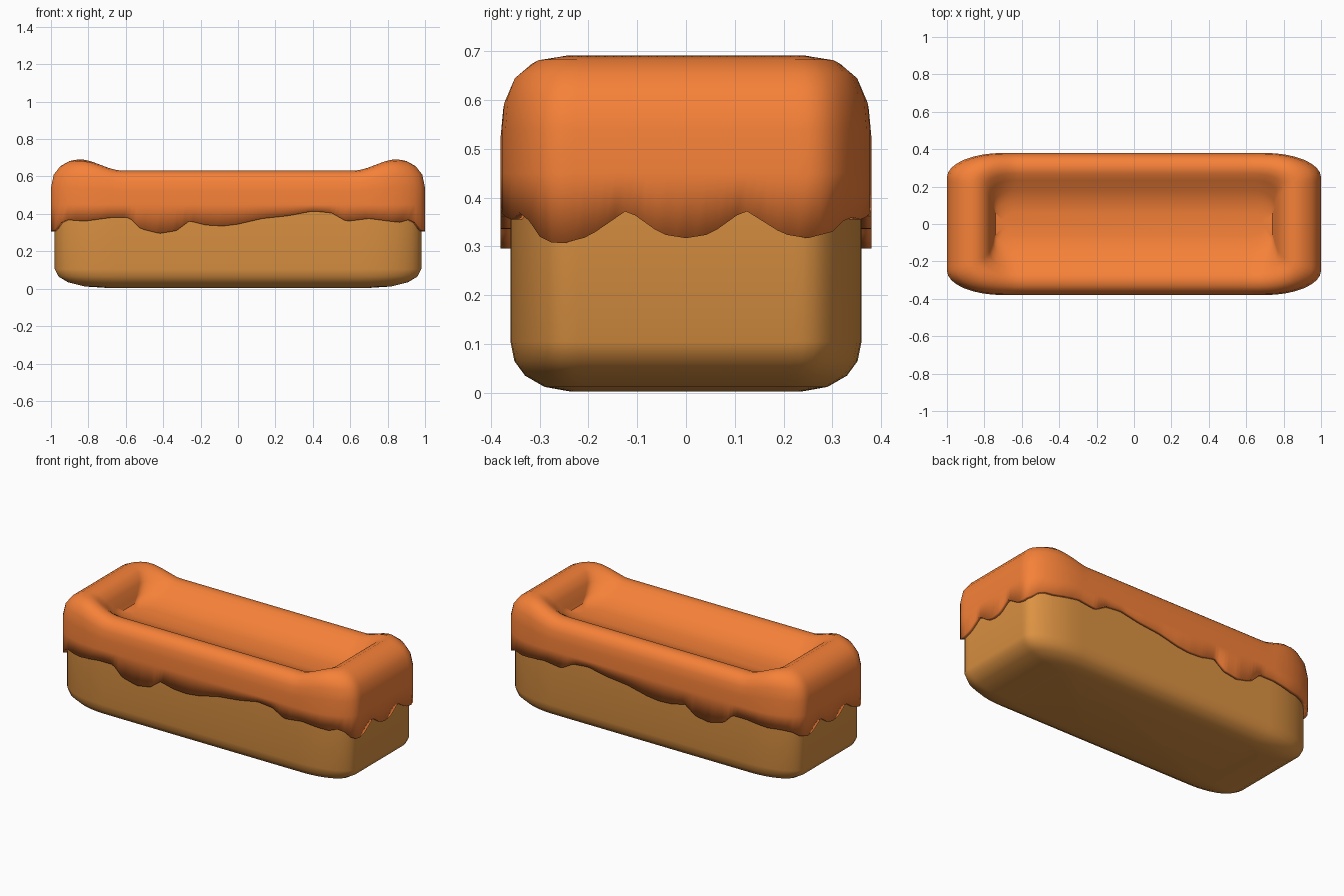
import bpy, bmesh, math

if "Cube" in bpy.data.objects:
    bpy.data.objects.remove(bpy.data.objects["Cube"])


def outline(hx, hy, rx, ry, nx=64, ny=24, nc=8):
    """Rounded rectangle with elliptical corners, anticlockwise."""
    pts = []
    ax, ay = hx - rx, hy - ry
    for q, (sx, sy) in enumerate([(1, 1), (-1, 1), (-1, -1), (1, -1)]):
        for i in range(nc + 1):
            a = math.pi / 2 * (q + i / nc)
            pts.append((sx * ax + rx * math.cos(a), sy * ay + ry * math.sin(a)))
        # straight run up to the next corner
        n = nx if q % 2 == 0 else ny
        x0, y0 = pts[-1]
        ex, ey = [(-2 * ax, 0), (0, -2 * ay), (2 * ax, 0), (0, 2 * ay)][q]
        pts += [(x0 + ex * i / n, y0 + ey * i / n) for i in range(1, n)]
    return pts


def lerp(table, t):
    for (a, za), (b, zb) in zip(table, table[1:]):
        if t <= b:
            return za + (zb - za) * max(0, t - a) / (b - a)
    return table[-1][1]


def loft(name, rings, color, caps):
    bm = bmesh.new()
    loops = [[bm.verts.new(p) for p in r] for r in rings]
    n = len(loops[0])
    for a, b in zip(loops, loops[1:]):
        for i in range(n):
            j = (i + 1) % n
            bm.faces.new((a[i], a[j], b[j], b[i]))
    if 'bottom' in caps:
        bm.faces.new(loops[0][::-1])
    if 'top' in caps:
        bm.faces.new(loops[-1])
    me = bpy.data.meshes.new(name)
    bm.to_mesh(me)
    bm.free()
    ob = bpy.data.objects.new(name, me)
    bpy.context.collection.objects.link(ob)
    mat = bpy.data.materials.new(name + "_colour")
    mat.diffuse_color = color
    mat.use_nodes = True
    mat.node_tree.nodes["Principled BSDF"].inputs["Base Color"].default_value = mat.diffuse_color
    me.materials.append(mat)
    bpy.ops.object.select_all(action='DESELECT')
    ob.select_set(True)
    bpy.context.view_layer.objects.active = ob
    bpy.ops.object.shade_smooth_by_angle(angle=math.radians(50))
    return ob


# Sponge loaf: soft lower edge, straight walls running up under the icing
body_levels = [(.68, .24, .10, .04, .003), (.82, .29, .18, .07, .012), (.91, .33, .24, .10, .035),
               (.96, .352, .28, .115, .065), (.98, .36, .30, .12, .105), (.98, .36, .30, .12, .50)]
loft("cake_body", [[(x, y, z) for x, y in outline(hx, hy, rx, ry)]
                   for hx, hy, rx, ry, z in body_levels],
     (.72, .29, .055, 1), {'bottom', 'top'})

# Wavy drip edge: heights along the long sides (by x) and short ends (by y)
side_drip = [(-.96, .36), (-.92, .37), (-.83, .36), (-.68, .38), (-.58, .38), (-.52, .32), (-.42, .295),
             (-.33, .31), (-.26, .362), (-.17, .34), (-.08, .335), (0, .345), (.13, .375), (.27, .39),
             (.4, .415), (.5, .405), (.58, .36), (.7, .375), (.82, .36), (.92, .35)]
end_drip = [(-.345, .37), (-.33, .365), (-.30, .32), (-.265, .303), (-.20, .32), (-.12, .375), (-.05, .325),
            (0, .317), (.05, .325), (.12, .375), (.20, .325), (.25, .317), (.30, .33), (.33, .36)]


def drip(x, y):
    return lerp(end_drip, y) if abs(y) < .345 else lerp(side_drip, x)


def end_weight(x):
    t = min(1, max(0, (abs(x) - .62) / .23))
    return t * t * (3 - 2 * t)


# Icing shell: outer wall, rim raised at both ends, sunken top
icing_levels = [(1, .38, .30, .13, .45, .45), (1, .38, .30, .13, .52, .54),
                (.985, .375, .29, .13, .57, .61), (.95, .36, .27, .12, .605, .655),
                (.90, .335, .24, .11, .625, .683), (.85, .30, .20, .09, .632, .692),
                (.80, .27, .16, .08, .625, .675), (.77, .235, .13, .08, .605, .635),
                (.752, .18, .11, .08, .57, .575), (.74, .12, .10, .06, .545, .545),
                (.70, .06, .08, .04, .535, .535)]
rings = [[(x, y, drip(x, y)) for x, y in outline(1, .38, .30, .13)]]
for hx, hy, rx, ry, zs, ze in icing_levels:
    rings.append([(x, y, zs + (ze - zs) * end_weight(x)) for x, y in outline(hx, hy, rx, ry)])
icing = loft("icing", rings, (.92, .22, .04, 1), {'top'})
shell = icing.modifiers.new("thickness", 'SOLIDIFY')
shell.thickness = .022
shell.offset = -1
